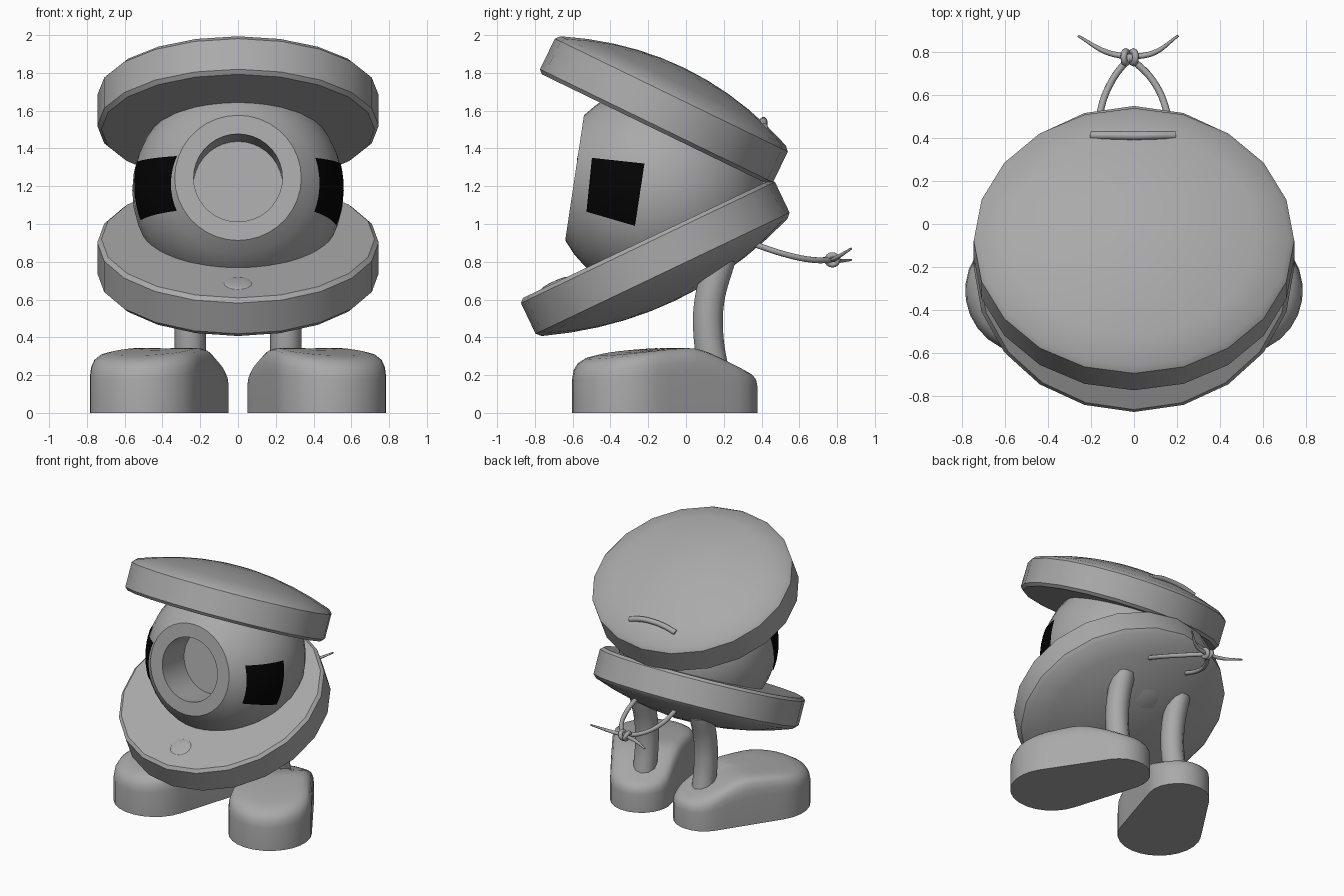
import bpy, bmesh, math
from mathutils import Matrix, Vector

if "Cube" in bpy.data.objects:
    bpy.data.objects.remove(bpy.data.objects["Cube"])


def material(name, rgb):
    m = bpy.data.materials.new(name)
    m.diffuse_color = (*rgb, 1)
    m.use_nodes = True
    m.node_tree.nodes["Principled BSDF"].inputs["Base Color"].default_value = m.diffuse_color
    return m


GREY = material("mid_grey", (0.4, 0.4, 0.4))
BLACK = material("black", (0.001, 0.001, 0.001))


def finish(name, bm, mat=GREY, angle=35):
    bmesh.ops.recalc_face_normals(bm, faces=bm.faces)
    me = bpy.data.meshes.new(name)
    bm.to_mesh(me)
    bm.free()
    me.materials.append(mat)
    ob = bpy.data.objects.new(name, me)
    bpy.context.collection.objects.link(ob)
    smooth(ob, angle)
    return ob


def smooth(ob, angle):
    bpy.ops.object.select_all(action='DESELECT')
    ob.select_set(True)
    bpy.context.view_layer.objects.active = ob
    bpy.ops.object.shade_smooth_by_angle(angle=math.radians(angle))


def skin(bm, rings):
    """Bridge successive closed rings; a ring of one vertex is a pole."""
    for a, b in zip(rings, rings[1:]):
        n = max(len(a), len(b))
        for i in range(n):
            j = (i + 1) % n
            quad = [a[i % len(a)], a[j % len(a)], b[j % len(b)], b[i % len(b)]]
            bm.faces.new(list(dict.fromkeys(quad)))


def lathe(name, profile, sides, loc, tilt, y_scale=1, angle=35):
    bm = bmesh.new()
    rings = []
    for r, z in profile:
        n = sides if r > 1e-5 else 1
        rings.append([bm.verts.new((r * math.cos(math.tau * i / n),
                                    r * y_scale * math.sin(math.tau * i / n), z))
                      for i in range(n)])
    skin(bm, rings)
    bm.transform(Matrix.Translation(loc) @ Matrix.Rotation(math.radians(tilt), 4, 'X'))
    return finish(name, bm, angle=angle)


def tube(name, points, radius, taper=None):
    cu = bpy.data.curves.new(name, 'CURVE')
    cu.dimensions = '3D'
    cu.bevel_depth = radius
    cu.bevel_resolution = 3
    cu.use_fill_caps = True
    cu.resolution_u = 8
    sp = cu.splines.new('BEZIER')
    sp.bezier_points.add(len(points) - 1)
    for i, (bp, p) in enumerate(zip(sp.bezier_points, points)):
        bp.co = p
        bp.radius = taper[i] if taper else 1
        bp.handle_left_type = bp.handle_right_type = 'AUTO'
    ob = bpy.data.objects.new(name, cu)
    bpy.context.collection.objects.link(ob)
    bpy.ops.object.select_all(action='DESELECT')
    ob.select_set(True)
    bpy.context.view_layer.objects.active = ob
    bpy.ops.object.convert(target='MESH')
    ob = bpy.context.view_layer.objects.active
    ob.data.materials.clear()
    ob.data.materials.append(GREY)
    smooth(ob, 40)
    return ob


# Two domed shell halves, hinged at the back
R = 0.745
shell = [(0, 0), (R - 0.022, 0), (R, 0.02), (R, 0.2), (R - 0.025, 0.225)]
dome = [((R - 0.025) * k, 0.225 + 0.135 * (1 - k * k)) for k in (0.8, 0.6, 0.4, 0.2, 0)]
lathe("upper_shell", shell + dome, 20, (0, -0.165, 1.502), -25.9, 0.92, 30)
lathe("lower_shell", shell + dome, 20, (0, -0.21, 0.92), 205.5, 1, 30)

# Round body with a flat ring face and a deep open mouth
BR, RING, HOLE = 0.56, 0.335, 0.235
CENTRE = Vector((0, -0.146, 1.178))
end = math.acos(RING / BR)
body = []
for i in range(17):
    a = -math.pi / 2 + (end + math.pi / 2) * i / 16
    body.append((BR * math.cos(a) if i else 0, BR * math.sin(a)))
face_z = BR * math.sin(end)
body += [(HOLE, face_z), (HOLE, face_z - 0.27), (0, face_z - 0.27)]
lathe("body", body, 36, CENTRE, 81.5)


# Dark square cheek patches that hug the body
def cheek(name, side, corners, n=8):
    bm = bmesh.new()
    grid = []
    for i in range(n + 1):
        row = []
        for j in range(n + 1):
            u, v = i / n, j / n
            a, b, c, d = (Vector(p) for p in corners)
            y, z = a.lerp(b, u).lerp(d.lerp(c, u), v)
            dy, dz = y - CENTRE.y, z - CENTRE.z
            x = math.sqrt(max(0.567 ** 2 - dy * dy - dz * dz, 0))
            row.append(bm.verts.new((side * x, y, z)))
        grid.append(row)
    for i in range(n):
        for j in range(n):
            bm.faces.new([grid[i][j], grid[i + 1][j], grid[i + 1][j + 1], grid[i][j + 1]])
    bm.normal_update()
    if sum(f.normal.x for f in bm.faces) * side < 0:
        bmesh.ops.reverse_faces(bm, faces=bm.faces)
    me = bpy.data.meshes.new(name)
    bm.to_mesh(me)
    bm.free()
    me.materials.append(BLACK)
    ob = bpy.data.objects.new(name, me)
    bpy.context.collection.objects.link(ob)
    smooth(ob, 40)


cheek("right_cheek", 1, [(-0.498, 1.35), (-0.22, 1.32), (-0.27, 0.99), (-0.527, 1.065)])
cheek("left_cheek", -1, [(-0.575, 1.36), (-0.26, 1.33), (-0.32, 1.02), (-0.598, 1.07)])

# Shallow bump on the lower shell's lip
bump = [(0.075 * math.cos(a), 0.01 * math.sin(a))
        for a in (math.pi / 2 * k / 5 for k in range(5))] + [(0, 0.01)]
lathe("lip_bump", bump, 16, (0, -0.7, 0.686), 25.5)


# Feet: wide toe, narrow heel, turned outwards, top rising in the middle
def foot(name, side):
    heel, toe = Vector((0.27, 0.16)), Vector((0.492, -0.31))
    rh, rt = 0.22, 0.293
    axis = (toe - heel).normalized()
    across = Vector((-axis.y, axis.x))
    dist = (toe - heel).length
    half = math.pi / 2 + math.asin((rt - rh) / dist)
    outline = []
    for i in range(15):
        a = -half + 2 * half * i / 14
        outline.append(toe + rt * (math.cos(a) * axis + math.sin(a) * across))
    for i in range(6):          # straight flank, so the top can curve along it
        outline.append(outline[14].lerp(heel + rh * (math.cos(half) * axis
                       + math.sin(half) * across), (i + 1) / 7))
    for i in range(11):
        a = half + 2 * (math.pi - half) * i / 10
        outline.append(heel + rh * (math.cos(a) * axis + math.sin(a) * across))
    last, first = outline[-1], outline[0]
    outline += [last.lerp(first, (i + 1) / 7) for i in range(6)]
    mid = heel.lerp(toe, 0.55)

    def height(p):
        s = ((p - heel).dot(axis) + rh) / (dist + rh + rt)
        if s < 0.45:
            t = min(max((s - 0.04) / 0.41, 0), 1)
            return 0.225 + 0.118 * t * t * (3 - 2 * t)
        return 0.343 - 0.06 * ((s - 0.45) / 0.55) ** 1.4

    bm = bmesh.new()
    rings = [[bm.verts.new((side * mid.x, mid.y, 0))]]
    for scale, k in ((1, 0), (1, 0.62), (0.985, 0.78), (0.94, 0.9), (0.86, 0.97),
                     (0.72, 1), (0.5, 1), (0.25, 1), (0, 1)):
        pts = [mid.lerp(p, scale) for p in outline] if scale else [mid]
        rings.append([bm.verts.new((side * p.x, p.y, height(p) * k)) for p in pts])
    skin(bm, rings)
    finish(name, bm, angle=45)


for side, label in ((1, "right"), (-1, "left")):
    foot(label + "_foot", side)
    x = side * 0.253
    tube(label + "_leg", [(x, 0.155, 0.18), (x, 0.118, 0.42), (x, 0.125, 0.6),
                          (x, 0.185, 0.82)], 0.083)

# Cord loop tied at the back with two loose ends
KNOT = Vector((-0.02, 0.775, 0.81))
for label, x0, x1, x2 in (("left", -0.17, -0.155, -0.1), ("right", 0.17, 0.15, 0.085)):
    tube("cord_" + label, [(x0, 0.34, 0.9), (x1, 0.53, 0.838), (x2, 0.67, 0.81), KNOT], 0.016)
tube("cord_end_left", [KNOT, (-0.13, 0.8, 0.805), (-0.26, 0.875, 0.81)],
     0.014, [1, 0.9, 0.4])
tube("cord_end_right", [KNOT, (0.09, 0.795, 0.82), (0.205, 0.875, 0.87)],
     0.014, [1, 0.9, 0.4])
for i, (dx, tilt) in enumerate(((-0.018, 70), (0.018, 110))):
    bpy.ops.mesh.primitive_torus_add(
        major_radius=0.027, minor_radius=0.016, major_segments=16, minor_segments=8,
        location=KNOT + Vector((dx, 0, 0)), rotation=(0, math.radians(tilt), 0))
    knot = bpy.context.object
    knot.name = f"cord_knot_{i + 1}"
    knot.data.materials.append(GREY)
    smooth(knot, 60)

# Cord stitch showing through the top shell
tube("top_stitch", [(-0.2, 0.412, 1.515), (-0.1, 0.412, 1.54), (0, 0.41, 1.547),
                    (0.1, 0.412, 1.54), (0.19, 0.412, 1.515)], 0.02)
